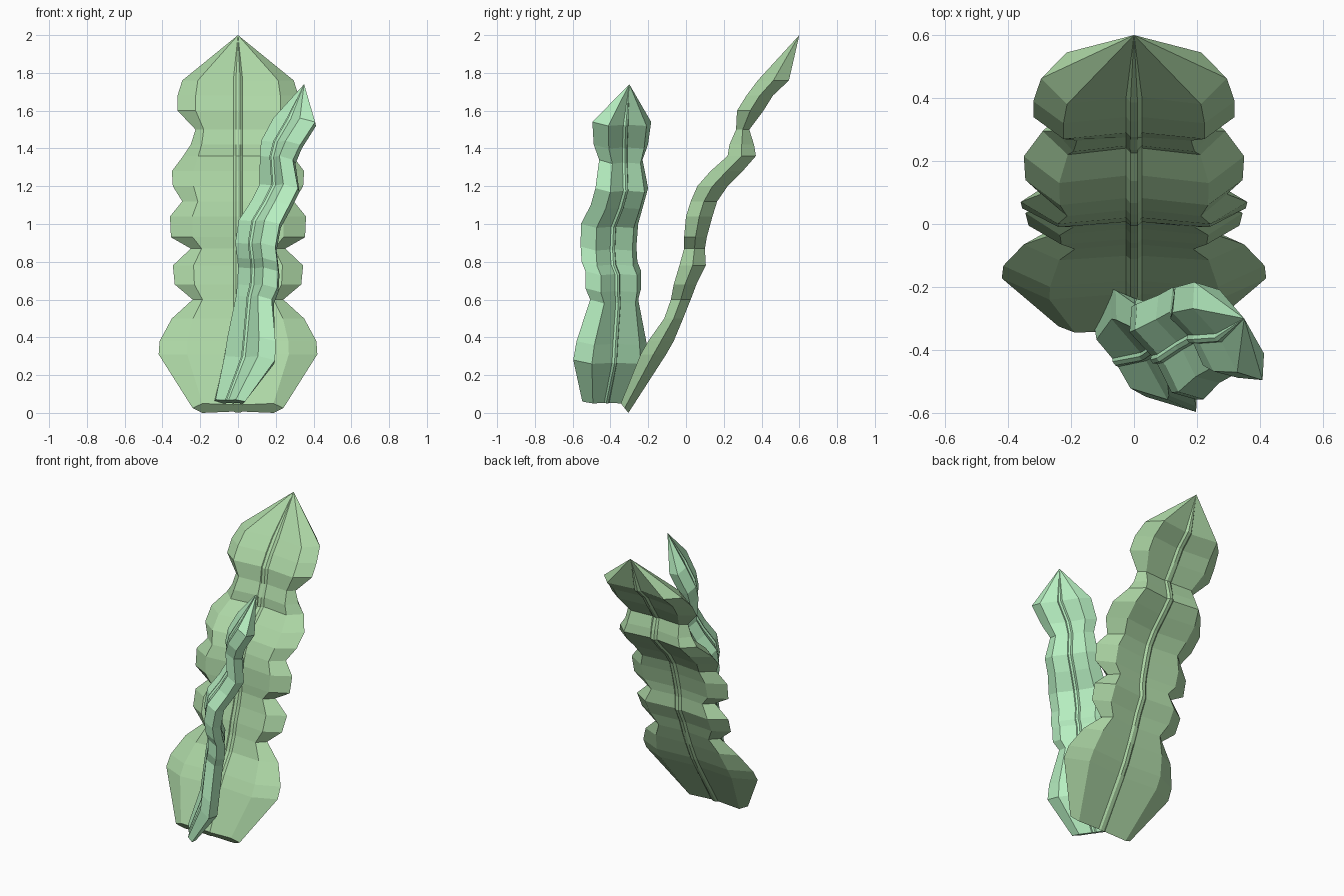
import bpy, bmesh
from mathutils import Vector


def build_leaf(name, rows, tip, color, fold, rib):
    """rows: (centre, half-width vector, half-thickness vector), bottom to top."""
    bm = bmesh.new()
    rings = []
    for c, w, t in rows:
        hw = w.length
        f = fold(hw) / hw
        g, r = rib / hw, rib * 0.45 / hw
        # front face: fold, groove, raised midrib, groove, fold
        half = [(1, 0), (f, 1), (g, 0.72), (r, 0.92), (-r, 0.92), (-g, 0.72), (-f, 1)]
        section = half + [(-u, -v) for u, v in half]
        rings.append([bm.verts.new(c + w * u - t * v) for u, v in section])
    n = len(rings[0])
    for a, b in zip(rings, rings[1:]):
        for i in range(n):
            j = (i + 1) % n
            bm.faces.new((a[i], a[j], b[j], b[i]))
    # closed base and pointed tip
    bm.faces.new(rings[0])
    top = bm.verts.new(tip)
    for i in range(n):
        bm.faces.new((rings[-1][i], rings[-1][(i + 1) % n], top))
    bmesh.ops.recalc_face_normals(bm, faces=bm.faces)
    me = bpy.data.meshes.new(name)
    bm.to_mesh(me)
    bm.free()
    mat = bpy.data.materials.new(name + "_green")
    mat.diffuse_color = color
    me.materials.append(mat)
    ob = bpy.data.objects.new(name, me)
    bpy.context.collection.objects.link(ob)
    return ob


# large leaf: z, front y, back y, half width
large = [
    (0.025, -0.345, -0.305, 0.24), (0.31, -0.24, -0.105, 0.42),
    (0.38, -0.20, -0.065, 0.415), (0.50, -0.115, -0.015, 0.35),
    (0.60, -0.08, 0.025, 0.24), (0.68, -0.065, 0.055, 0.335),
    (0.78, -0.035, 0.105, 0.345), (0.87, -0.01, 0.10, 0.25),
    (0.93, -0.01, 0.11, 0.355), (1.04, 0.0, 0.14, 0.36),
    (1.12, 0.025, 0.165, 0.295), (1.20, 0.06, 0.22, 0.345),
    (1.28, 0.13, 0.30, 0.35), (1.36, 0.22, 0.37, 0.29),
    (1.42, 0.23, 0.36, 0.25), (1.50, 0.265, 0.335, 0.225),
    (1.60, 0.27, 0.41, 0.32), (1.68, 0.32, 0.46, 0.32),
    (1.76, 0.38, 0.545, 0.295),
]
rows = []
for k, (z, yf, yb, hw) in enumerate(large):
    tilt = -0.025 if k == 0 else 0
    rows.append((Vector((0, (yf + yb) / 2, z)), Vector((hw, 0, 0)),
                 Vector((0, (yb - yf) / 2, tilt))))
build_leaf("large_leaf", rows, Vector((0, 0.6, 2.0)), (0.42, 0.68, 0.38, 1),
           lambda hw: 0.08 + 0.45 * hw, 0.025)

# small leaf, turned sideways: x, y, z, half width
small = [
    (-0.045, -0.43, 0.06, 0.145), (0.06, -0.40, 0.28, 0.24),
    (0.07, -0.395, 0.38, 0.225), (0.09, -0.38, 0.60, 0.155),
    (0.105, -0.385, 0.66, 0.18), (0.11, -0.385, 0.75, 0.18),
    (0.105, -0.405, 0.80, 0.18), (0.095, -0.41, 0.88, 0.18),
    (0.115, -0.405, 1.00, 0.185), (0.175, -0.365, 1.10, 0.17),
    (0.22, -0.34, 1.19, 0.17), (0.21, -0.345, 1.34, 0.14),
    (0.23, -0.345, 1.42, 0.175), (0.30, -0.34, 1.54, 0.19),
]
across, through = Vector((0.57, -0.82, 0)), Vector((0.82, 0.57, -0.4))
rows = [(Vector((x, y, z)), across * hw, through * (0.025 if k == 0 else 0.052))
        for k, (x, y, z, hw) in enumerate(small)]
build_leaf("small_leaf", rows, Vector((0.35, -0.3, 1.74)), (0.47, 0.86, 0.53, 1),
           lambda hw: 0.65 * hw, 0.016)
